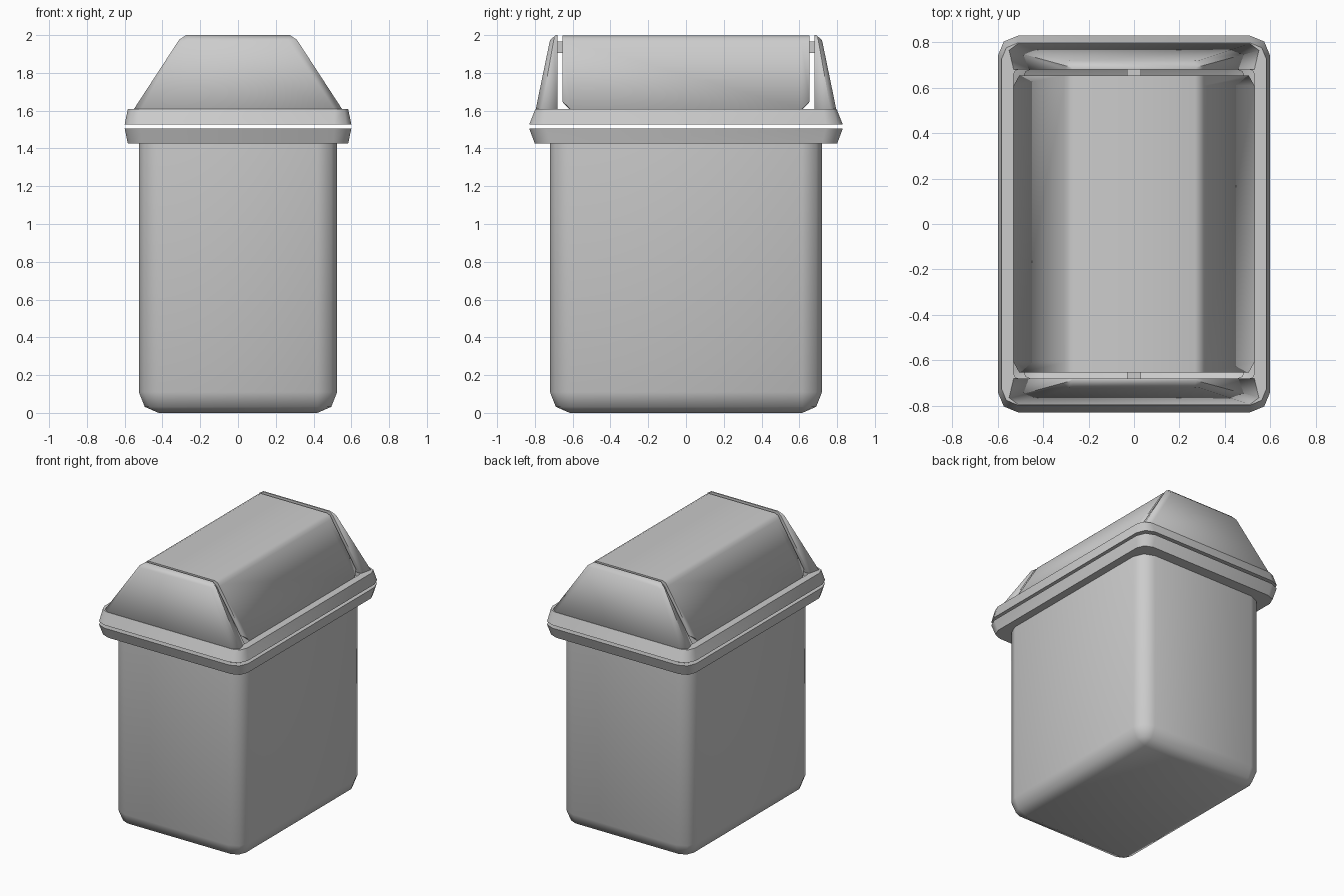
import bpy, bmesh, math

if "Cube" in bpy.data.objects:
    bpy.data.objects.remove(bpy.data.objects["Cube"])


def finish(name, bm, thickness=0):
    bmesh.ops.remove_doubles(bm, verts=bm.verts, dist=0.0005)
    bmesh.ops.recalc_face_normals(bm, faces=bm.faces)
    me = bpy.data.meshes.new(name)
    bm.to_mesh(me)
    bm.free()
    ob = bpy.data.objects.new(name, me)
    bpy.context.collection.objects.link(ob)
    bpy.ops.object.select_all(action='DESELECT')
    bpy.context.view_layer.objects.active = ob
    ob.select_set(True)
    bpy.ops.object.shade_smooth_by_angle(angle=math.radians(46))
    if thickness:
        m = ob.modifiers.new("shell", 'SOLIDIFY')
        m.thickness = thickness
        m.offset = -1
    return ob


def loft(name, rings, closed=True, caps=(True, True), loop=False, thickness=0):
    bm = bmesh.new()
    vs = [[bm.verts.new(p) for p in r] for r in rings]
    pairs = list(zip(vs, vs[1:])) + ([(vs[-1], vs[0])] if loop else [])
    n = len(rings[0])
    for a, b in pairs:
        for i in range(n if closed else n - 1):
            j = (i + 1) % n
            bm.faces.new((a[i], a[j], b[j], b[i]))
    if caps[0]:
        bm.faces.new(vs[0])
    if caps[1]:
        bm.faces.new(vs[-1])
    return finish(name, bm, thickness)


def rounded_rect(hx, hy, r, z):
    # two-segment rounded corners
    pts = []
    for k, (sx, sy) in enumerate(((1, 1), (-1, 1), (-1, -1), (1, -1))):
        for s in range(3):
            a = math.radians(90 * k + 45 * s)
            pts.append((sx * (hx - r) + r * math.cos(a),
                        sy * (hy - r) + r * math.sin(a), z))
    return pts


def arch(half):
    # mirror a half profile of (x, y, z), listed bottom to top
    return [(-x, y, z) for x, y, z in half] + [p for p in reversed(half)]


# Bin body: rounded base, straight walls, flared rim, hollow inside
loft("bin_body", [rounded_rect(*r) for r in (
    (0.42, 0.615, 0.0, 0), (0.494, 0.689, 0.074, 0.032), (0.525, 0.72, 0.105, 0.11),
    (0.525, 0.72, 0.105, 1.425), (0.583, 0.80, 0.08, 1.425), (0.60, 0.83, 0.09, 1.505),
    (0.57, 0.79, 0.08, 1.505), (0.50, 0.695, 0.08, 1.45), (0.50, 0.695, 0.08, 0.11),
    (0.40, 0.595, 0.02, 0.03))])

# Lid frame: sloped collar around the opening
loft("lid_frame", [rounded_rect(*r) for r in (
    (0.60, 0.83, 0.09, 1.527), (0.583, 0.797, 0.07, 1.61),
    (0.53, 0.68, 0.02, 1.61), (0.53, 0.68, 0.02, 1.58), (0.57, 0.79, 0.08, 1.527))],
    caps=(False, False), loop=True)

# End hoods and pivot pins at front and back
for s, side in ((-1, "front"), (1, "back")):
    hood = [arch([(x, s * y, z) for x, y, z in half]) for half in (
        ((0.51, 0.795, 1.61), (0.29, 0.722, 1.965), (0.265, 0.719, 1.975)),
        ((0.55, 0.765, 1.61), (0.312, 0.70, 1.975), (0.275, 0.69, 2.0)),
        ((0.53, 0.68, 1.61), (0.30, 0.68, 1.975), (0.27, 0.68, 2.0)))]
    loft(side + "_hood", hood, closed=False, thickness=0.012)
    bm = bmesh.new()
    bmesh.ops.create_cube(bm, size=1)
    for v in bm.verts:
        v.co = (v.co.x * 0.06, s * 0.667 + v.co.y * 0.035, 1.935 + v.co.z * 0.06)
    finish(side + "_pivot_pin", bm)

# Swinging flap with clipped lower corners
flap = []
for y, x, z in ((-0.655, 0.505, 1.648), (-0.61, 0.53, 1.61),
                (0.61, 0.53, 1.61), (0.655, 0.505, 1.648)):
    flap.append(arch([(x, y, z), (0.308, y, 1.965), (0.295, y, 1.985), (0.27, y, 1.997)]))
loft("swing_flap", flap, closed=False, thickness=0.015)
